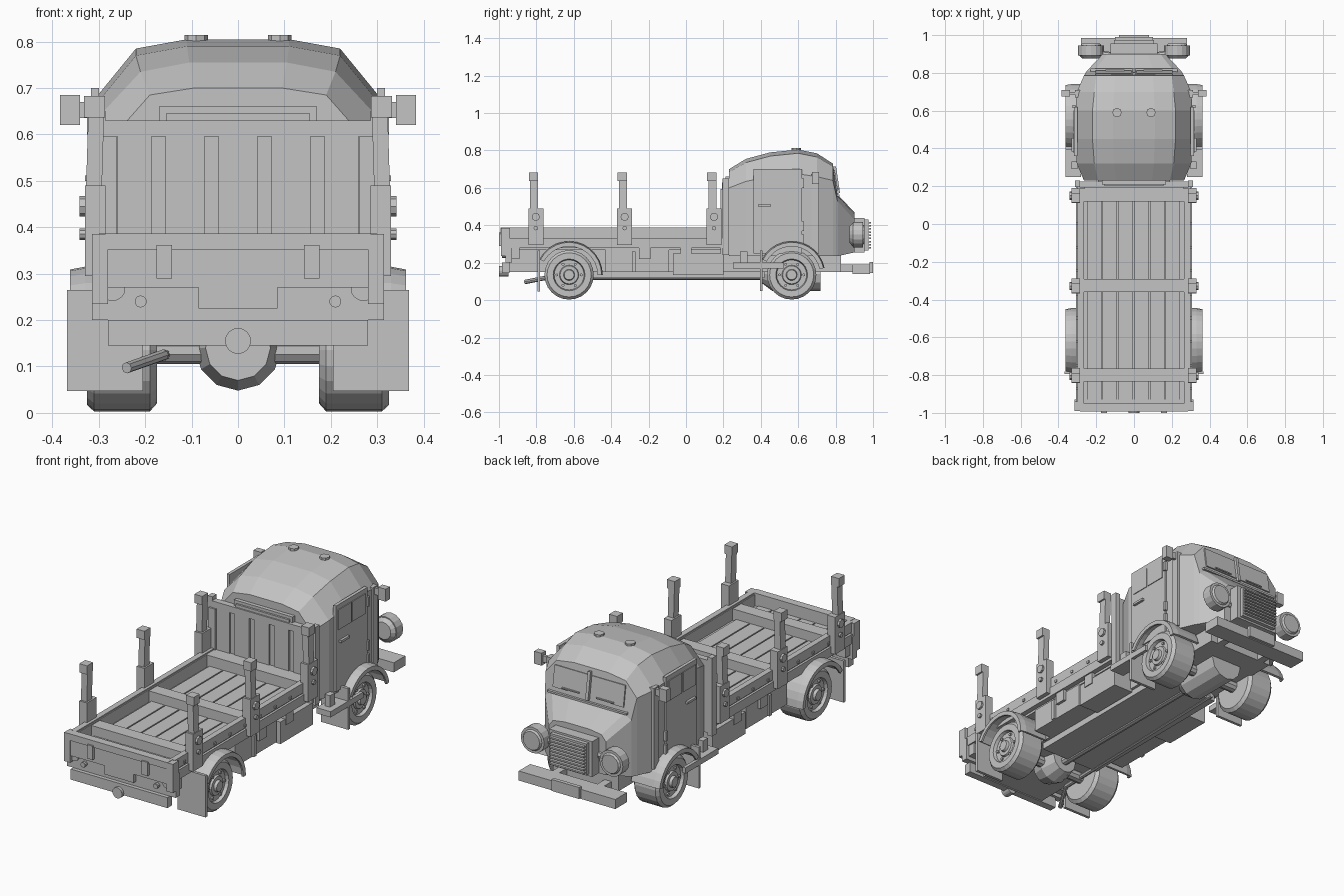
import bpy, bmesh, math
from mathutils import Matrix, Vector

cube = bpy.data.objects.get("Cube")
if cube:
    bpy.data.objects.remove(cube)

paint = bpy.data.materials.new("plain_grey")
paint.use_nodes = True
grey = (0.55, 0.55, 0.55, 1)
paint.diffuse_color = grey
paint.node_tree.nodes["Principled BSDF"].inputs["Base Color"].default_value = grey
SIDES = ((1, "left"), (-1, "right"))


def finish(name, bm):
    bmesh.ops.recalc_face_normals(bm, faces=bm.faces)
    mesh = bpy.data.meshes.new(name)
    bm.to_mesh(mesh)
    bm.free()
    mesh.materials.append(paint)
    ob = bpy.data.objects.new(name, mesh)
    bpy.context.collection.objects.link(ob)
    return ob


def box(name, x, y, z, rot=None):
    bm = bmesh.new()
    bmesh.ops.create_cube(bm, size=1)
    size = [abs(r[1] - r[0]) for r in (x, y, z)]
    centre = [sum(r) / 2 for r in (x, y, z)]
    turn = Matrix.Rotation(rot[0], 4, rot[1]) if rot else Matrix()
    bm.transform(Matrix.Translation(centre) @ turn @ Matrix.Diagonal(size + [1]))
    return finish(name, bm)


def pair(name, x, y, z, rot=None):
    for s, side in SIDES:
        r = (rot[0] * (s if rot[1] != "X" else 1), rot[1]) if rot else None
        box(side + "_" + name, (s * x[0], s * x[1]), y, z, r)


def rod(name, a, b, r, r2=None, n=16):
    a, b = Vector(a), Vector(b)
    bm = bmesh.new()
    bmesh.ops.create_cone(bm, cap_ends=True, segments=n, radius1=r,
                          radius2=r if r2 is None else r2, depth=(b - a).length)
    turn = (b - a).to_track_quat("Z", "Y").to_matrix().to_4x4()
    bm.transform(Matrix.Translation((a + b) / 2) @ turn)
    return finish(name, bm)


def loft(name, rings):
    bm = bmesh.new()
    loops = [[bm.verts.new(p) for p in ring] for ring in rings]
    n = len(loops[0])
    for a, b in zip(loops, loops[1:]):
        for i in range(n):
            bm.faces.new((a[i], a[(i + 1) % n], b[(i + 1) % n], b[i]))
    bm.faces.new(loops[0])
    bm.faces.new(loops[-1])
    return finish(name, bm)


# Cab shell: y, half width, wall top, shoulder x, shoulder z, roof z
sections = [
    (.23, .265, .60, .19, .685, .70), (.32, .303, .635, .21, .735, .755),
    (.45, .31, .66, .22, .77, .79), (.60, .31, .675, .22, .785, .805),
    (.70, .303, .66, .21, .765, .785), (.785, .265, .64, .20, .715, .73),
    (.81, .25, .53, .21, .555, .565), (.90, .165, .43, .14, .46, .47)]
rings = []
for y, w, zw, sx, zs, zt in sections:
    low = .255 if y > .85 else .235
    half = [(w, low), (w, zw), (sx, zs), (sx * .5, zt)]
    rings.append([(x, y, z) for x, z in half] + [(-x, y, z) for x, z in reversed(half)])
loft("cab_shell", rings)

# Windscreen panes, sill and wipers
slope = (math.atan2(.025, .165), "X")
pair("windscreen", (.012, .205), (.797, .804), (.585, .695), slope)
pair("wiper", (.05, .15), (.808, .818), (.592, .598))
box("windscreen_pillar", (-.008, .008), (.793, .813), (.57, .715), slope)
box("windscreen_sill", (-.23, .23), (.80, .822), (.555, .565))
for s, side in SIDES:
    rod(side + "_roof_lamp", (s * .09, .59, .78), (s * .09, .59, .814), .025, n=8)

# Doors
pair("door", (.30, .317), (.36, .62), (.25, .70))
pair("door_front_pane", (.312, .321), (.49, .60), (.57, .675))
pair("door_rear_pane", (.312, .321), (.375, .48), (.57, .675))
pair("door_handle", (.315, .33), (.385, .455), (.50, .512))
for z in (.30, .37, .60):
    pair("door_hinge", (.31, .325), (.615, .63), (z, z + .05))
pair("quarter_trim", (.285, .312), (.67, .71), (.25, .675))
pair("mirror", (.34, .383), (.675, .71), (.62, .685))
pair("mirror_arm", (.29, .345), (.685, .70), (.635, .67))

# Grille, lamps and bumper
box("grille_surround", (-.125, .125), (.88, .955), (.255, .44))
box("grille_core", (-.105, .105), (.95, .975), (.265, .43))
for i in range(9):
    z = .275 + i * .017
    box("grille_slat", (-.10, .10), (.97, .99), (z, z + .008))
for s, side in SIDES:
    x = s * .228
    rod(side + "_headlight_shell", (x, .875, .35), (x, .895, .35), .045, .066)
    rod(side + "_headlight_rim", (x, .892, .35), (x, .945, .35), .068)
    rod(side + "_headlight_glass", (x, .94, .35), (x, .955, .35), .058, .048)
    rod(side + "_headlight_arm", (s * .12, .89, .35), (x, .905, .35), .02, n=8)
box("front_bumper", (-.28, .28), (.89, .985), (.14, .19))
box("bumper_plate", (-.08, .08), (.98, 1.0), (.145, .205))
pair("bumper_bracket", (.11, .15), (.78, .90), (.15, .19))

# Chassis
box("chassis", (-.19, .19), (-.95, .83), (.15, .28))
box("belly_pan", (-.175, .175), (-.50, .42), (.117, .15))
box("bed_bearer", (-.28, .28), (-.94, .21), (.268, .31))
pair("side_locker", (.18, .285), (-.43, -.09), (.15, .27))
pair("fuel_tank", (.18, .295), (-.07, .20), (.135, .25))
pair("locker_strap", (.28, .295), (-.29, -.27), (.15, .26))
rod("drive_shaft", (0, -.62, .13), (0, .5, .13), .022, n=10)
rod("exhaust", (-.24, -.86, .097), (-.16, -.72, .125), .012, n=8)
rod("exhaust_run", (-.16, -.72, .125), (-.13, .45, .122), .012, n=8)
rod("engine_sump", (0, .46, .14), (0, .72, .14), .09, n=12)
rod("gearbox", (0, .40, .14), (0, .46, .14), .045, .09, n=12)
rod("rear_differential", (0, -.70, .14), (0, -.625, .14), .07, .092, n=12)
rod("differential_nose", (0, -.625, .14), (0, -.54, .14), .092, .07, n=12)


# Wheels, axles, mudguards and flaps
def wheel(name, s, y, z=.135):
    profile = [(.175, 0), (.175, .115), (.19, .132), (.31, .132), (.325, .118),
               (.325, .085), (.308, .08), (.308, .052), (.318, .048),
               (.318, .03), (.332, .026), (.332, 0)]
    bm = bmesh.new()
    vs = [bm.verts.new((s * x, 0, r)) for x, r in profile]
    edges = [bm.edges.new(e) for e in zip(vs, vs[1:])]
    bmesh.ops.spin(bm, geom=vs + edges, cent=(0, 0, 0), axis=(1, 0, 0),
                   angle=math.tau, steps=24)
    bmesh.ops.remove_doubles(bm, verts=bm.verts, dist=.0005)
    bm.transform(Matrix.Translation((0, y, z)))
    finish(name, bm)
    for i in range(6):
        a = i * math.tau / 6
        p = (y + .065 * math.cos(a), z + .065 * math.sin(a))
        rod(name + "_nut", (s * .30, *p), (s * .317, *p), .008, n=6)


def mudguard(name, s, y, first, last):
    rings = []
    for i in range(13):
        a = math.radians(first + (last - first) * i / 12)
        ring = [(.2, .168), (.2, .18), (.33, .18), (.362, .174), (.362, .152), (.352, .152), (.352, .168)]
        rings.append([(s * x, y + r * math.cos(a), .135 + r * math.sin(a)) for x, r in ring])
    loft(name, rings)


for end, y in (("front", .565), ("rear", -.625)):
    rod(end + "_axle", (-.2, y, .135), (.2, y, .135), .03, n=10)
    for s, side in SIDES:
        wheel(f"{side}_{end}_wheel", s, y)
        mudguard(f"{side}_{end}_mudguard", s, y, 0 if end == "rear" else 12, 152)
pair("rear_mud_flap", (.205, .368), (-.795, -.78), (.047, .265))
pair("front_mud_flap", (.205, .362), (.395, .41), (.05, .265))
pair("cab_step", (.28, .362), (.25, .40), (.17, .20))
pair("step_bracket", (.30, .33), (.29, .33), (.19, .26))
pair("step_rail", (.345, .362), (.25, .52), (.17, .20))

# Load bed with planks and side walls
box("bed_floor", (-.285, .285), (-.95, .20), (.30, .315))
for i in range(6):
    x = -.25 + i * .0835
    box("floor_plank", (x, x + .077), (-.95, .19), (.31, .325))
pair("side_board", (.27, .30), (-.95, .20), (.335, .387))
pair("lower_side_board", (.275, .307), (-.95, .20), (.28, .33))
pair("side_core", (.265, .295), (-.95, .20), (.28, .38))
for i in range(9):
    y = -.88 + i * .125
    pair("side_bolt", (.295, .306), (y, y + .014), (.345, .358))
for y in (-.325, -.80):
    box("bed_crossbar", (-.28, .28), (y - .035, y + .035), (.31, .375))
box("bed_front_sill", (-.28, .28), (.12, .20), (.31, .38))
for y in (-.92, -.22, 0):
    pair("bed_bracket", (.25, .30), (y - .03, y + .03), (.22, .29))

# Stakes with sockets and caps
for y in (-.803, -.328, .15):
    pair("stake_socket", (.285, .33), (y - .04, y + .04), (.295, .49))
    pair("stake", (.292, .326), (y - .03, y + .012), (.40, .66), (-.03, "Y"))
    pair("stake_cap", (.287, .332), (y - .037, y + .012), (.637, .683))
    for z, r in ((.385, .012), (.445, .022)):
        for s, side in SIDES:
            rod(side + "_socket_bolt", (s * .325, y, z), (s * .341, y, z), r, n=8)

# Headboard behind the cab
box("headboard", (-.285, .285), (.205, .225), (.30, .63))
for x in (-.223, -.1145, 0, .1145, .223):
    w = .037 if abs(x) > .2 else .042
    box("headboard_plank", (x - w, x + w), (.195, .21), (.38, .625))
box("headboard_cap", (-.288, .288), (.193, .225), (.595, .63))
pair("headboard_post", (.262, .30), (.185, .225), (.25, .595))
pair("headboard_side", (.285, .312), (.195, .23), (.24, .65))
box("rear_vent", (-.17, .17), (.21, .26), (.62, .66))
box("rear_vent_lip", (-.155, .155), (.20, .215), (.625, .645))

# Tailgate and rear bar
box("tail_frame", (-.315, .315), (-.965, -.93), (.20, .32))
pair("tail_corner", (.28, .315), (-.99, -.94), (.235, .385))
box("tailgate", (-.285, .285), (-.985, -.95), (.27, .387))
box("tailgate_rail", (-.285, .285), (-.992, -.975), (.352, .387))
pair("tailgate_latch", (.142, .176), (-1.0, -.975), (.29, .362))
box("rear_plate", (-.085, .085), (-.985, -.96), (.225, .272))
box("rear_bar", (-.28, .28), (-.985, -.945), (.145, .20))
rod("tow_ball", (0, -.95, .155), (0, -1.0, .155), .028)
for s, side in SIDES:
    rod(side + "_tail_lamp", (s * .27, -.95, .268), (s * .27, -.975, .268), .027)
    rod(side + "_marker_lamp", (s * .21, -.95, .24), (s * .21, -.985, .24), .013, n=10)
